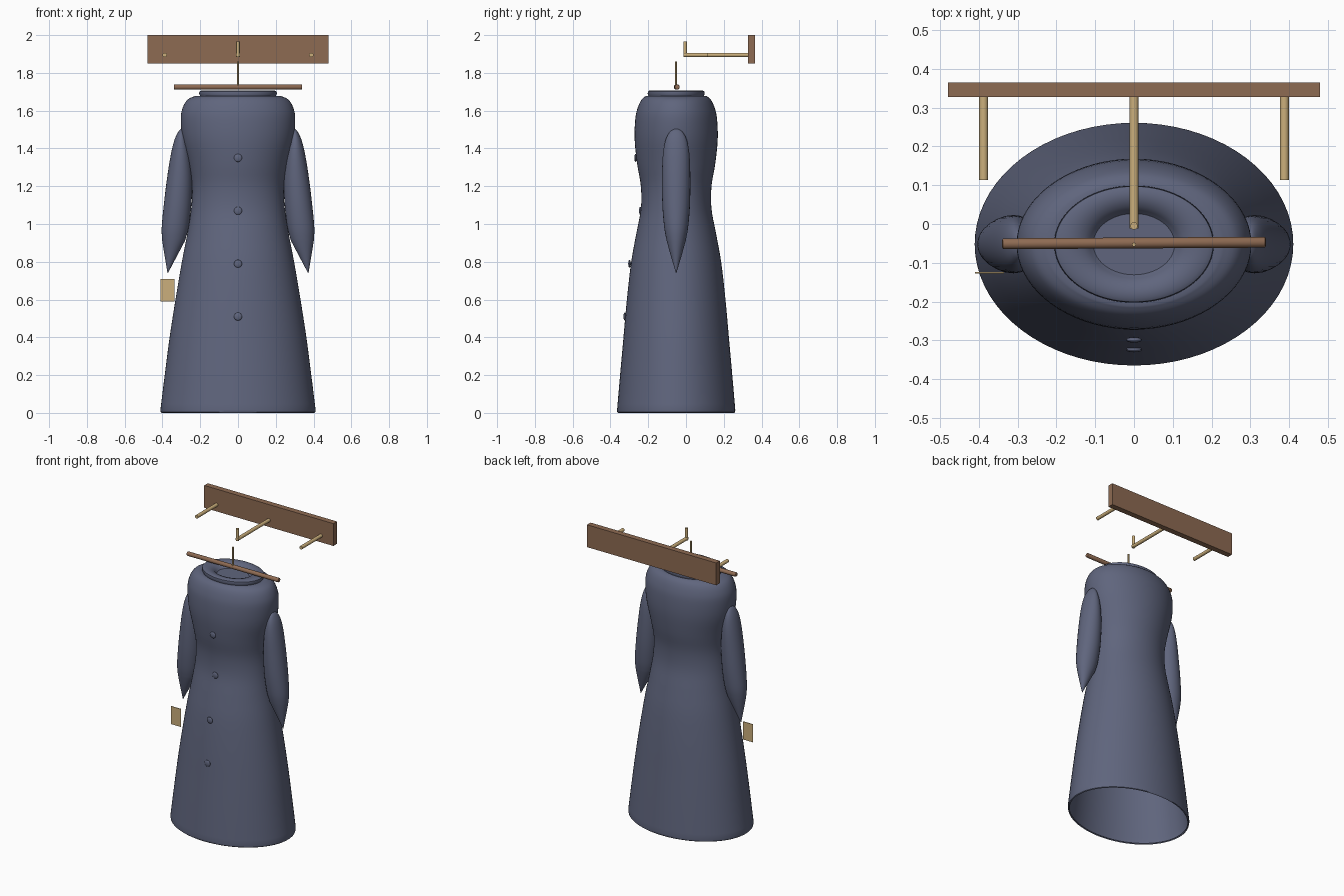
import bpy, bmesh, math
from mathutils import Vector

if "Cube" in bpy.data.objects:
    bpy.data.objects.remove(bpy.data.objects["Cube"])


def material(name, rgb):
    m = bpy.data.materials.new(name)
    m.diffuse_color = (*rgb, 1)
    m.use_nodes = True
    m.node_tree.nodes["Principled BSDF"].inputs["Base Color"].default_value = m.diffuse_color
    return m


CLOTH = material("slate blue cloth", (0.115, 0.13, 0.205))
WOOD = material("brown wood", (0.27, 0.145, 0.085))
TAN = material("tan wood", (0.60, 0.43, 0.20))
CY = -0.052  # depth of the coat's centre line


def finish(name, bm, mat, smooth=True):
    bmesh.ops.recalc_face_normals(bm, faces=bm.faces)
    me = bpy.data.meshes.new(name)
    bm.to_mesh(me)
    bm.free()
    me.materials.append(mat)
    ob = bpy.data.objects.new(name, me)
    bpy.context.collection.objects.link(ob)
    if smooth:
        bpy.ops.object.select_all(action='DESELECT')
        ob.select_set(True)
        bpy.context.view_layer.objects.active = ob
        bpy.ops.object.shade_smooth_by_angle(angle=math.radians(40))
    return ob


def smooth_rows(rows, steps):
    """Catmull-Rom through the section rows."""
    out = []
    for i in range(len(rows) - 1):
        p = [Vector(rows[max(0, min(len(rows) - 1, i + k))]) for k in (-1, 0, 1, 2)]
        for s in range(steps):
            t = s / steps
            out.append(0.5 * (2 * p[1] + (p[2] - p[0]) * t
                              + (2 * p[0] - 5 * p[1] + 4 * p[2] - p[3]) * t * t
                              + (3 * p[1] - p[0] - 3 * p[2] + p[3]) * t ** 3))
    return out + [Vector(rows[-1])]


def loft(name, rows, n, mat, cap_start=False, cap_end=True):
    """Skin elliptical sections (centre x, z, half width, half depth)."""
    bm = bmesh.new()
    rings = [[bm.verts.new((cx + rx * math.cos(2 * math.pi * k / n),
                            CY + ry * math.sin(2 * math.pi * k / n), z))
              for k in range(n)] for cx, z, rx, ry in rows]
    for a, b in zip(rings, rings[1:]):
        for k in range(n):
            j = (k + 1) % n
            bm.faces.new((a[k], a[j], b[j], b[k]))
    if cap_start:
        bm.faces.new(rings[0])
    if cap_end:
        bm.faces.new(rings[-1])
    return finish(name, bm, mat)


def box(name, lo, hi, mat):
    bm = bmesh.new()
    bmesh.ops.create_cube(bm, size=1)
    for v in bm.verts:
        v.co = [l + (c + 0.5) * (h - l) for c, l, h in zip(v.co, lo, hi)]
    return finish(name, bm, mat, False)


def rod(name, a, b, r, mat, bevel=0.0, n=20):
    a, b = Vector(a), Vector(b)
    bm = bmesh.new()
    bmesh.ops.create_cone(bm, cap_ends=True, segments=n, radius1=r, radius2=r,
                          depth=(b - a).length)
    if bevel:
        rims = [e for e in bm.edges if any(len(f.verts) > 4 for f in e.link_faces)]
        bmesh.ops.bevel(bm, geom=rims, offset=bevel, segments=2, affect='EDGES', profile=0.5)
    q = (b - a).to_track_quat('Z', 'Y')
    for v in bm.verts:
        v.co = q @ v.co + (a + b) / 2
    return finish(name, bm, mat)


# Coat body: hem, flared skirt, waist, chest, shoulders
body = smooth_rows([
    (0, 0.015, 0.411, 0.313), (0, 0.20, 0.388, 0.297), (0, 0.40, 0.362, 0.279),
    (0, 0.60, 0.331, 0.261), (0, 0.80, 0.297, 0.238), (0, 0.95, 0.268, 0.211),
    (0, 1.08, 0.248, 0.187), (0, 1.20, 0.243, 0.187), (0, 1.32, 0.262, 0.207),
    (0, 1.45, 0.294, 0.220), (0, 1.56, 0.303, 0.216), (0, 1.62, 0.291, 0.202),
    (0, 1.66, 0.265, 0.182), (0, 1.678, 0.225, 0.160)], 4)
# Hem turned under, raised collar and sunken neck
hem = [(0, 0.006, 0.398, 0.303), (0, 0.0, 0.403, 0.308), (0, 0.004, 0.409, 0.312)]
collar = [(0, 1.678, 0.200, 0.147), (0, 1.69, 0.206, 0.151), (0, 1.702, 0.204, 0.149),
          (0, 1.708, 0.192, 0.139), (0, 1.707, 0.160, 0.120), (0, 1.70, 0.130, 0.098),
          (0, 1.685, 0.115, 0.088), (0, 1.675, 0.105, 0.079)]
loft("coat_body", hem + body + collar, 72, CLOTH)

# Sleeves, tapering to a point at the wrist
for s, side in ((-1, "left"), (1, "right")):
    rows = smooth_rows([
        (0.299, 1.502, 0.004, 0.012), (0.301, 1.485, 0.017, 0.036),
        (0.303, 1.44, 0.035, 0.058), (0.304, 1.36, 0.053, 0.071),
        (0.309, 1.24, 0.067, 0.075), (0.320, 1.10, 0.073, 0.073),
        (0.333, 0.98, 0.071, 0.063), (0.341, 0.91, 0.060, 0.050)], 4)
    rows += [(0.354, 0.84, 0.036, 0.031), (0.372, 0.74, 0.001, 0.001)]
    loft("sleeve_" + side, [(s * r[0], r[1], r[2], r[3]) for r in rows], 28, CLOTH, True)

# Buttons down the front
for i, (y, z) in enumerate(((-0.267, 1.35), (-0.242, 1.07), (-0.299, 0.79), (-0.324, 0.51))):
    bm = bmesh.new()
    bmesh.ops.create_uvsphere(bm, u_segments=20, v_segments=12, radius=0.021)
    for v in bm.verts:
        v.co = (v.co.x, v.co.y * 0.33 + y, v.co.z + z)
    finish("button_%d" % (i + 1), bm, CLOTH)

# Paper tag beside the skirt
box("tag", (-0.41, -0.128, 0.59), (-0.335, -0.124, 0.71), TAN)

# Hanger bar and its hook wire
rod("hanger_bar", (-0.34, -0.051, 1.725), (0.34, -0.047, 1.725), 0.014, WOOD, 0.005)
rod("hanger_hook", (0, -0.053, 1.725), (0, -0.053, 1.86), 0.005, TAN, 0, 12)

# Wall board with pegs
box("wall_board", (-0.48, 0.327, 1.85), (0.48, 0.365, 2.0), WOOD)
rod("center_peg", (0, 0.335, 1.895), (0, -0.012, 1.895), 0.0115, TAN)
rod("center_peg_tip", (0, -0.005, 1.885), (0, -0.005, 1.965), 0.0095, TAN)
for s, side in ((-1, "left"), (1, "right")):
    rod("side_peg_" + side, (s * 0.388, 0.335, 1.895), (s * 0.388, 0.113, 1.895), 0.0115, TAN)
